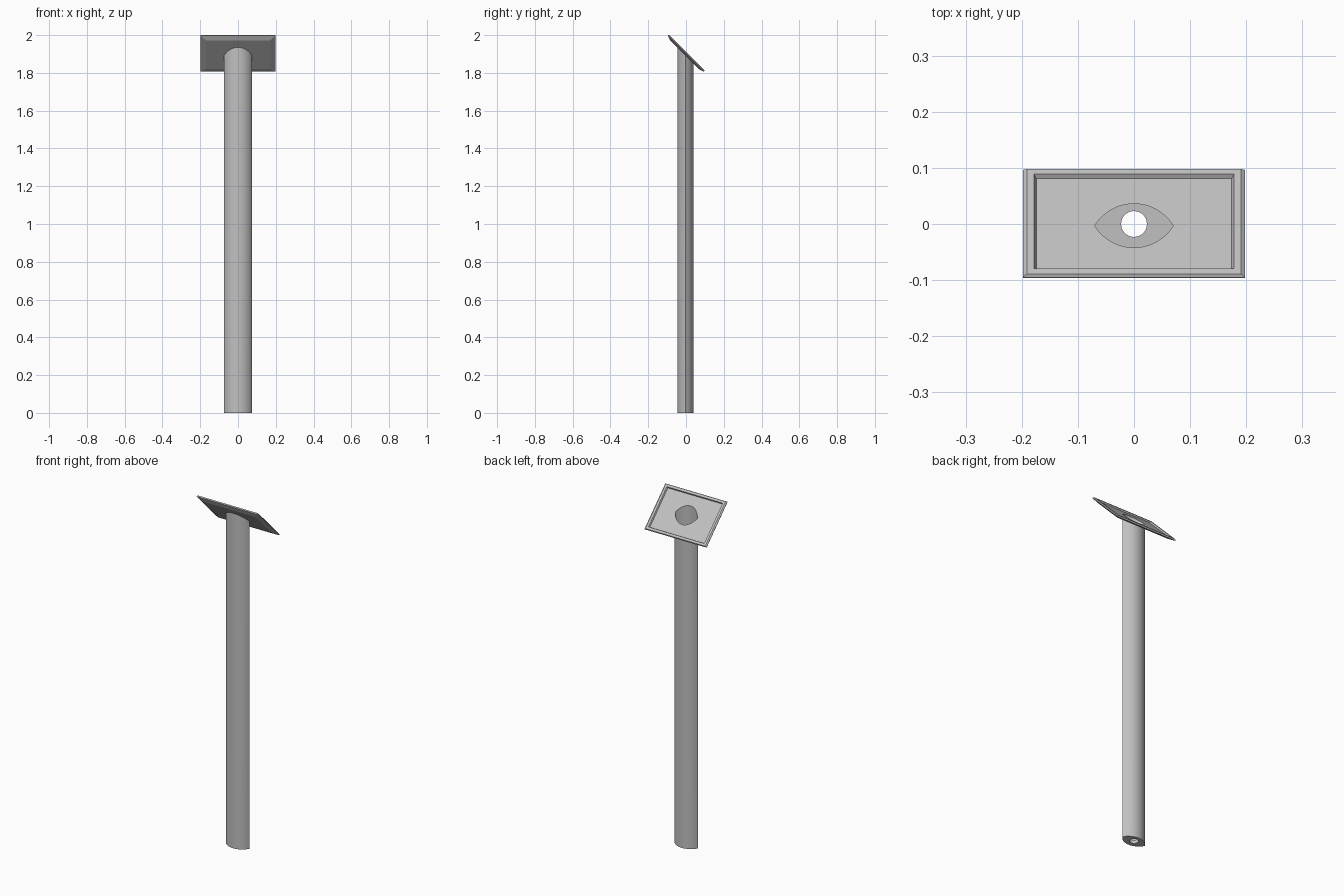
import bpy, bmesh, math
from mathutils import Matrix, Vector

cube = bpy.data.objects.get("Cube")
if cube:
    bpy.data.objects.remove(cube, do_unlink=True)

grey = bpy.data.materials.new("plain grey")
grey.use_nodes = True
grey.diffuse_color = (0.53, 0.53, 0.53, 1)
grey.node_tree.nodes["Principled BSDF"].inputs["Base Color"].default_value = grey.diffuse_color

TILT = math.radians(45)
PLATE = Matrix.Translation((0, 0.001, 1.9045)) @ Matrix.Rotation(-TILT, 4, 'X')
POST_Y = -0.003


def loft(name, rings):
    """Closed solid skinned through rings that have equal point counts."""
    bm = bmesh.new()
    loops = [[bm.verts.new(p) for p in ring] for ring in rings]
    count = len(loops[0])
    for low, high in zip(loops, loops[1:]):
        for i in range(count):
            j = (i + 1) % count
            bm.faces.new((low[i], low[j], high[j], high[i]))
    bm.faces.new(loops[0][::-1])
    bm.faces.new(loops[-1])
    bmesh.ops.recalc_face_normals(bm, faces=bm.faces)
    mesh = bpy.data.meshes.new(name)
    bm.to_mesh(mesh)
    bm.free()
    mesh.materials.append(grey)
    obj = bpy.data.objects.new(name, mesh)
    bpy.context.collection.objects.link(obj)
    return obj


def lens(a, b, steps=24):
    """Pointed oval made of two circular arcs, half width a, half depth b."""
    radius = (a * a + b * b) / (2 * b)
    half = math.asin(a / radius)
    pts = []
    for sign in (1, -1):
        for i in range(steps):
            t = half * (1 - 2 * i / steps)
            pts.append((sign * radius * math.sin(t),
                        POST_Y + sign * (radius * math.cos(t) - radius + b)))
    return pts


def circle(r, steps=32):
    turn = 2 * math.pi / steps
    return [(r * math.cos(i * turn), r * math.sin(i * turn)) for i in range(steps)]


def prism(name, outline, bottom, top):
    return loft(name, [[(x, y, z) for x, y in outline] for z in (bottom, top)])


def cut(obj, cutter):
    mod = obj.modifiers.new("cut", 'BOOLEAN')
    mod.operation, mod.solver, mod.object = 'DIFFERENCE', 'EXACT', cutter
    bpy.context.view_layer.objects.active = obj
    bpy.ops.object.modifier_apply(modifier=mod.name)


# Tilted tray with bevelled edge, raised rim and sunken floor
def rect(a, b, n):
    corners = ((-a, -b), (a, -b), (a, b), (-a, b))
    return [PLATE @ Vector((x, y, n)) for x, y in corners]


sign_plate = loft("sign_plate", [
    rect(0.17, 0.108, -0.012), rect(0.198, 0.135, -0.003), rect(0.198, 0.135, 0),
    rect(0.191, 0.132, 0.005), rect(0.178, 0.119, 0.005), rect(0.174, 0.116, -0.003)])

# Lens-shaped post, its top sloped to end inside the tray
outline = lens(0.074, 0.043)
top_z = PLATE.translation.z - 0.01
post = loft("post", [[(x, y, 0) for x, y in outline],
                     [(x, y, top_z - y) for x, y in outline]])

# Hollow through tray and post, and drain hole in the base
hollow = prism("hollow_cutter", lens(0.07, 0.039), 0.02, 2.1)
bore = prism("bore_cutter", circle(0.023), -0.1, 0.1)
cut(sign_plate, hollow)
cut(post, hollow)
cut(post, bore)
for cutter in (hollow, bore):
    bpy.data.objects.remove(cutter, do_unlink=True)

# Smooth the post's curved sides
bpy.ops.object.select_all(action='DESELECT')
post.select_set(True)
bpy.context.view_layer.objects.active = post
bpy.ops.object.shade_smooth_by_angle(angle=math.radians(30))
